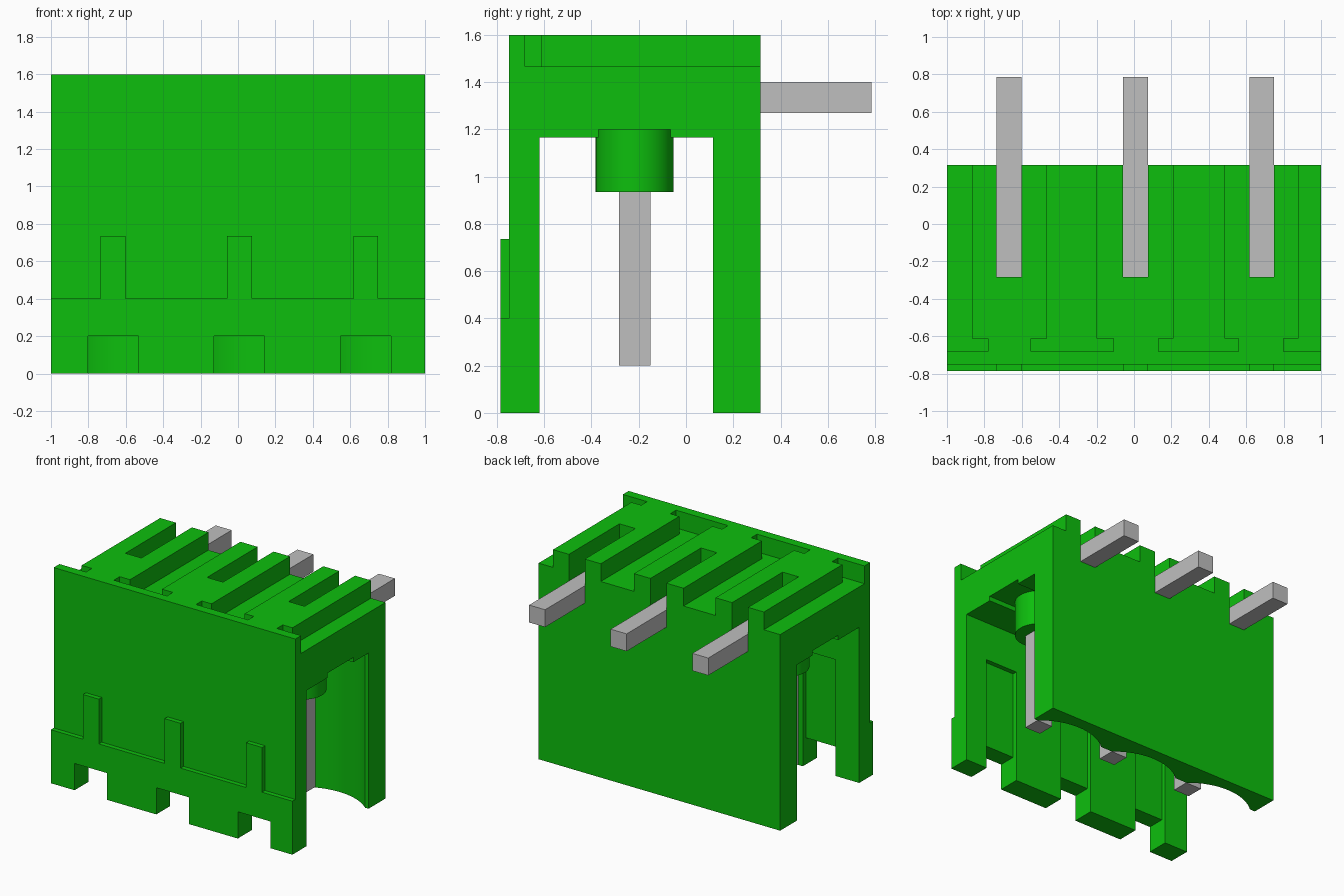
import bpy, bmesh, math
from mathutils import Vector

if "Cube" in bpy.data.objects:
    bpy.data.objects.remove(bpy.data.objects["Cube"], do_unlink=True)


def material(name, colour):
    m = bpy.data.materials.new(name)
    m.use_nodes = True
    m.diffuse_color = colour
    m.node_tree.nodes["Principled BSDF"].inputs["Base Color"].default_value = colour
    return m


green = material("green plastic", (0.004, 0.52, 0.004, 1))
grey = material("pin metal", (0.52, 0.52, 0.52, 1))


def prism(name, points, offset, mat=green):
    """Extrude a closed outline of 3D points along an offset."""
    bm = bmesh.new()
    face = bm.faces.new([bm.verts.new(p) for p in points])
    ext = bmesh.ops.extrude_face_region(bm, geom=[face], use_keep_orig=True)
    moved = [g for g in ext["geom"] if isinstance(g, bmesh.types.BMVert)]
    bmesh.ops.translate(bm, verts=moved, vec=Vector(offset))
    bmesh.ops.recalc_face_normals(bm, faces=bm.faces)
    mesh = bpy.data.meshes.new(name)
    bm.to_mesh(mesh)
    bm.free()
    mesh.materials.append(mat)
    obj = bpy.data.objects.new(name, mesh)
    bpy.context.collection.objects.link(obj)
    return obj


def box(name, x, y, z, mat=green):
    outline = [(x[0], y[0], z[0]), (x[1], y[0], z[0]),
               (x[1], y[1], z[0]), (x[0], y[1], z[0])]
    return prism(name, outline, (0, 0, z[1] - z[0]), mat)


def arc(cx, cy, r, a0, a1, n, z):
    angles = [a0 + (a1 - a0) * i / n for i in range(n + 1)]
    return [(cx + r * math.cos(a), cy + r * math.sin(a), z) for a in angles]


def smooth(obj):
    bpy.ops.object.select_all(action='DESELECT')
    obj.select_set(True)
    bpy.context.view_layer.objects.active = obj
    bpy.ops.object.shade_smooth_by_angle(angle=math.radians(30))


PIN_X = (-0.668, 0.008, 0.683)
PIN_Y = -0.217
HALF = 0.066

# Housing: arch-shaped side profile with a thicker front foot
side = [(-.785, 0), (-.62, 0), (-.62, 1.165), (-.37, 1.165), (-.37, 1.2),
        (-.065, 1.2), (-.065, 1.165), (.115, 1.165), (.115, 0), (.315, 0),
        (.315, 1.6), (-.75, 1.6), (-.75, .4), (-.785, .4)]
housing = prism("housing", [(-1, y, z) for y, z in side], (2, 0, 0))

cutters = []

# Cuts repeated at each pin
for px in PIN_X:
    notch = (px - .135, px + .135)
    # foot notch, shallow inner recess and open top slot
    cutters.append(box("notch_cutter", notch, (-.9, -.5), (-.1, .2)))
    cutters.append(box("recess_cutter", notch, (-.655, -.5), (.1, .87)))
    cutters.append(box("slot_cutter", (px - HALF, px + HALF),
                       (PIN_Y - HALF, .4), (1.27, 1.7)))
    # round hollow in the rear wall
    reach = math.asin(.25 / .44)
    hollow = arc(px, PIN_Y, .44, reach, math.pi - reach, 32, -.1)
    cutters.append(prism("hollow_cutter", hollow, (0, 0, 1.265)))

# T-shaped channels in the top: stem range, then foot range
channels = [((-1.1, -.865), (-1.1, -.78)), ((-.465, -.2), (-.55, -.11)),
            ((.21, .485), (.13, .56)), ((.88, 1.1), (.8, 1.1))]
for stem, foot in channels:
    outline = [(foot[0], -.682), (foot[1], -.682), (foot[1], -.613),
               (stem[1], -.613), (stem[1], .4), (stem[0], .4),
               (stem[0], -.613), (foot[0], -.613)]
    # drop doubled points where the channel opens to the side
    outline = list(dict.fromkeys(outline))
    cutters.append(prism("channel_cutter", [(x, y, 1.467) for x, y in outline],
                         (0, 0, .3)))

for c in cutters:
    c.hide_render = True
    mod = housing.modifiers.new("cut", 'BOOLEAN')
    mod.operation = 'DIFFERENCE'
    mod.solver = 'EXACT'
    mod.object = c

# Bake the cuts and discard the cutters
graph = bpy.context.evaluated_depsgraph_get()
graph.update()
baked = bpy.data.meshes.new_from_object(housing.evaluated_get(graph))
housing.modifiers.clear()
housing.data = baked
baked.materials.clear()
baked.materials.append(green)
for poly in baked.polygons:
    poly.material_index = 0
for c in cutters:
    bpy.data.objects.remove(c, do_unlink=True)
smooth(housing)

# Front ribs, round bosses and right-angle pins
for i, px in enumerate(PIN_X, 1):
    x = (px - HALF, px + HALF)
    box(f"front_rib_{i}", x, (-.785, -.74), (.38, .735))

    ring = arc(px, PIN_Y, .165, 0, math.tau, 48, .935)[:-1]
    smooth(prism(f"pin_boss_{i}", ring, (0, 0, .3)))

    y0, y1 = PIN_Y - HALF, PIN_Y + HALF
    bend = [(y0, .2), (y1, .2), (y1, 1.27), (.785, 1.27), (.785, 1.4), (y0, 1.4)]
    prism(f"pin_{i}", [(x[0], y, z) for y, z in bend], (2 * HALF, 0, 0), grey)
